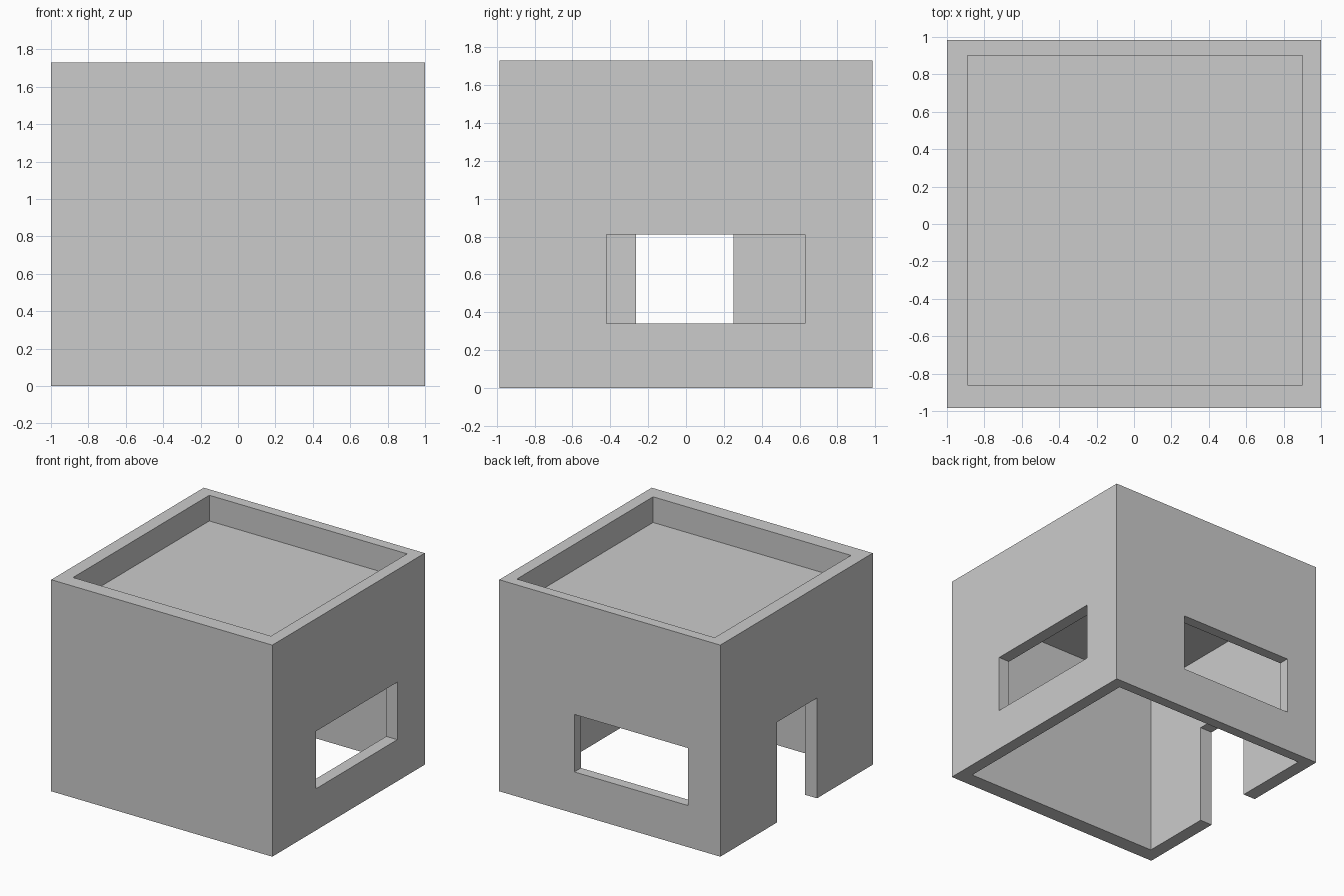
import bpy

if "Cube" in bpy.data.objects:
    bpy.data.objects.remove(bpy.data.objects["Cube"])


def box(name, x, y, z):
    """Axis-aligned box from (min, max) ranges."""
    spans = (x, y, z)
    bpy.ops.mesh.primitive_cube_add(size=1, location=[(a + b) / 2 for a, b in spans])
    ob = bpy.context.object
    ob.name = name
    ob.scale = [b - a for a, b in spans]
    bpy.ops.object.transform_apply(location=True, rotation=False, scale=True)
    return ob


def cut(target, name, x, y, z):
    """Subtract a box from the target and discard the cutter."""
    cutter = box(name, x, y, z)
    cutter.hide_render = True
    mod = target.modifiers.new(name, 'BOOLEAN')
    mod.operation = 'DIFFERENCE'
    mod.solver = 'EXACT'
    mod.object = cutter
    bpy.context.view_layer.objects.active = target
    bpy.ops.object.modifier_apply(modifier=name)
    bpy.data.objects.remove(cutter, do_unlink=True)


# Outer block of the house
house = box("house_shell", (-1, 1), (-0.985, 0.985), (0, 1.73))

# Shared inner outline of the walls
inner_x, inner_y = (-0.89, 0.90), (-0.86, 0.90)

# Roof recess behind the parapet, and the room open at the bottom
cut(house, "roof_recess", inner_x, inner_y, (1.52, 2.0))
cut(house, "room", inner_x, inner_y, (-0.5, 1.44))

# Openings: right window, back window, left doorway
cut(house, "right_window", (0.7, 1.3), (-0.42, 0.63), (0.34, 0.81))
cut(house, "back_window", (-0.71, 0.32), (0.7, 1.3), (0.34, 0.81))
cut(house, "doorway", (-1.3, -0.7), (-0.265, 0.25), (-0.5, 0.82))
